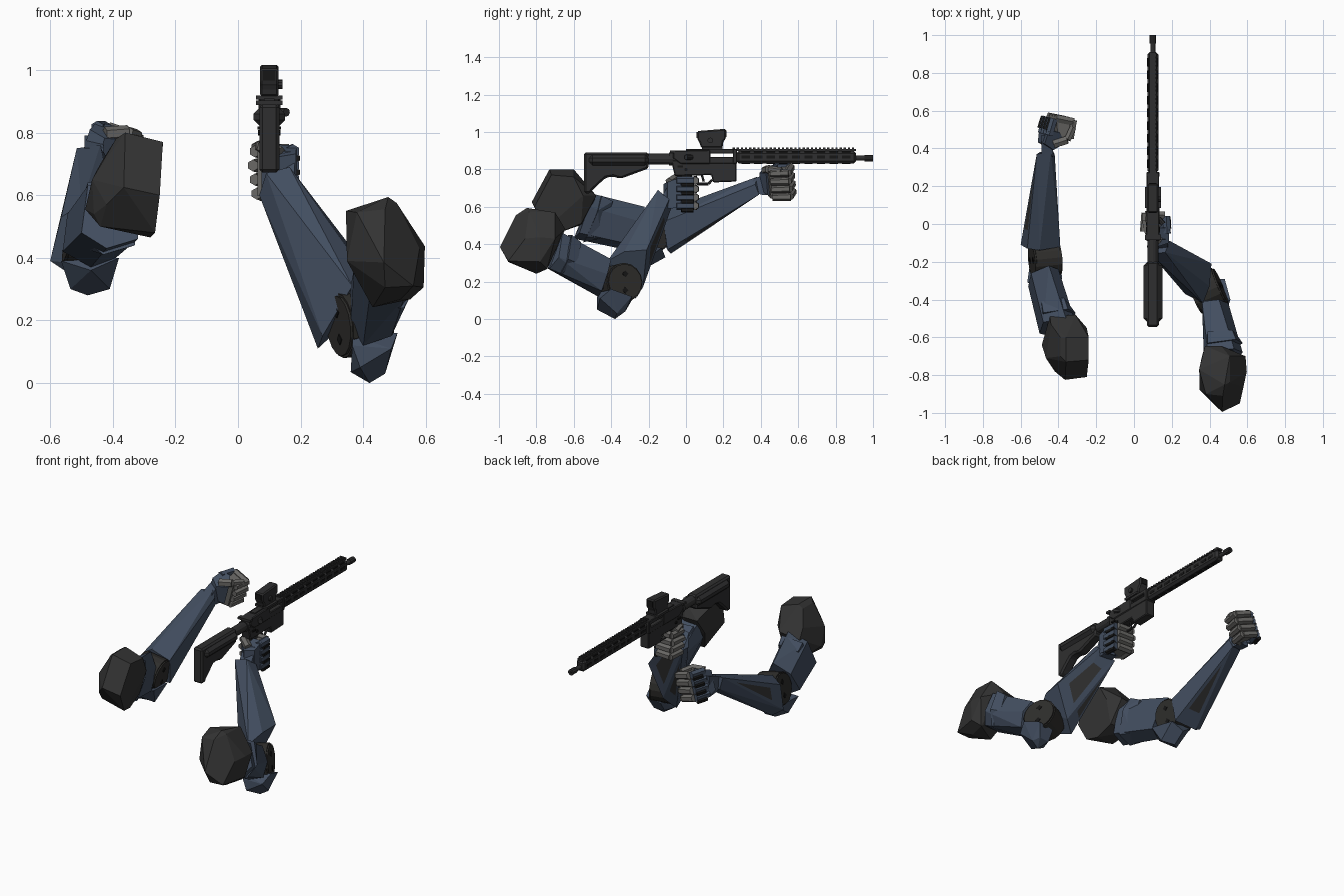
import bpy, bmesh
from math import radians
from mathutils import Vector, Matrix

if "Cube" in bpy.data.objects:
    bpy.data.objects.remove(bpy.data.objects["Cube"])


def material(name, r, g, b):
    m = bpy.data.materials.new(name)
    m.use_nodes = True
    m.diffuse_color = (r, g, b, 1)
    m.node_tree.nodes["Principled BSDF"].inputs["Base Color"].default_value = (r, g, b, 1)
    return m


NAVY = material("navy armour", .055, .076, .116)
CHARCOAL = material("charcoal plate", .033, .033, .033)
JOINT = material("dark joint", .028, .027, .025)
GREY = material("finger grey", .14, .137, .13)
GUN = material("gunmetal", .028, .028, .029)
BLACK = material("slot black", .008, .008, .008)


def finish(name, bm, *mats):
    bmesh.ops.recalc_face_normals(bm, faces=bm.faces)
    me = bpy.data.meshes.new(name)
    bm.to_mesh(me)
    bm.free()
    for m in mats:
        me.materials.append(m)
    ob = bpy.data.objects.new(name, me)
    bpy.context.scene.collection.objects.link(ob)
    return ob


def hull(name, pts, mat, panels=()):
    """Faceted convex shell; panels lists directions whose main face gets a dark inset."""
    bm = bmesh.new()
    for p in pts:
        bm.verts.new(p)
    bmesh.ops.convex_hull(bm, input=bm.verts)
    loose = [v for v in bm.verts if not v.link_faces]
    bmesh.ops.delete(bm, geom=loose, context='VERTS')
    bmesh.ops.dissolve_limit(bm, angle_limit=radians(12), verts=bm.verts, edges=bm.edges)
    bm.normal_update()
    for d in panels:
        d = Vector(d).normalized()
        f = max((f for f in bm.faces if f.material_index == 0),
                key=lambda f: f.calc_area() * max(f.normal.dot(d), 0) ** 2)
        bmesh.ops.inset_individual(bm, faces=[f], thickness=.018)
        c = f.calc_center_median_weighted()
        for v in f.verts:
            v.co = c.lerp(v.co, .62)
        f.material_index = 1
    return finish(name, bm, mat, CHARCOAL)


def box(name, c, size, mat, bevel=0):
    bm = bmesh.new()
    bmesh.ops.create_cube(bm, size=1, matrix=Matrix.Translation(c) @ Matrix.Diagonal((*size, 1)))
    if bevel:
        bmesh.ops.bevel(bm, geom=bm.edges[:], offset=bevel, segments=1, affect='EDGES')
    return finish(name, bm, mat)


def rod(name, a, b, r, mat, sides=12, r2=None):
    a, b = Vector(a), Vector(b)
    rot = (b - a).to_track_quat('Z', 'Y').to_matrix().to_4x4()
    bm = bmesh.new()
    bmesh.ops.create_cone(bm, cap_ends=True, segments=sides, radius1=r, radius2=r2 or r,
                          depth=(b - a).length, matrix=Matrix.Translation((a + b) / 2) @ rot)
    return finish(name, bm, mat)


def profile(name, yz, x, width, mat, bevel=0):
    """Side outline extruded across the rifle."""
    bm = bmesh.new()
    f = bm.faces.new([bm.verts.new((x - width / 2, y, z)) for y, z in yz])
    ext = bmesh.ops.extrude_face_region(bm, geom=[f])
    bmesh.ops.translate(bm, vec=(width, 0, 0),
                        verts=[v for v in ext["geom"] if isinstance(v, bmesh.types.BMVert)])
    if bevel:
        bmesh.ops.bevel(bm, geom=bm.edges[:], offset=bevel, segments=1, affect='EDGES')
    return finish(name, bm, mat)


def elbow(side, centre, axis, r, half):
    c, a = Vector(centre), Vector(axis).normalized()
    rod(side + "_elbow_joint", c - a * half, c + a * half, r, JOINT, 16)
    for s, end in ((-1, "inner"), (1, "outer")):
        face = c + a * half * s
        rod(f"{side}_elbow_cap_{end}", face, face + a * s * .008, r * .93, JOINT, 16)
        up = a.cross(Vector((0, 1, 0))).normalized()
        for k in (-1, 1):
            p = face + a * s * .008 + up * k * r * .42
            rod(f"{side}_elbow_slot_{end}_{k}", p, p + a * s * .003, r * .17, BLACK, 4)


def hand(side, origin, s, yaw, roll):
    """Fist: back plate, four curled fingers and a thumb; s points to the palm."""
    M = Matrix.Translation(origin) @ Matrix.Rotation(radians(yaw), 4, 'Z') @ Matrix.Rotation(radians(roll), 4, 'Y')
    P = lambda x, y, z: M @ Vector((x * s, y, z))
    hull(side + "_hand_back", [P(x, y, z * k) for k in (-1, 1) for x, y, z in
         ((-.01, -.05, .06), (-.012, .02, .085), (.045, .03, .09), (.05, -.07, .05), (.1, -.02, .06))], NAVY)
    hull(side + "_palm", [P(x, y, z) for z in (-.075, .075) for x, y in
         ((.02, .08), (.105, .085), (.113, .0), (.06, -.03))], GREY)
    for i in range(4):
        z = .068 - i * .045
        tip = .117 - abs(i - 1) * .006
        rod(f"{side}_knuckle_{i}", P(0, 0, z), P(.004, .092, z), .023, NAVY, 6)
        rod(f"{side}_knuckle_gap_{i}", P(-.01, .025, z - .022), P(-.006, .09, z - .022), .0145, BLACK, 6)
        rod(f"{side}_finger_middle_{i}", P(.012, .096, z), P(tip, .1, z), .023, GREY, 6)
        rod(f"{side}_finger_tip_{i}", P(tip, .108, z), P(tip + .01, .01, z), .022, GREY, 6, .019)
    rod(side + "_thumb_base", P(.04, -.04, .06), P(.1, .0, .085), .024, GREY, 6)
    rod(side + "_thumb_tip", P(.1, .0, .085), P(.115, .07, .08), .02, GREY, 6)


# Left arm (model's own left, +x)
hull("left_shoulder_pad", [
    (.48, -.85, .594), (.507, -.70, .57), (.507, -.84, .575), (.345, -.77, .55), (.376, -.645, .48),
    (.46, -.645, .48), (.59, -.70, .43), (.597, -.78, .437), (.58, -.86, .43), (.56, -.95, .31),
    (.47, -.95, .305), (.466, -.995, .385), (.38, -.90, .545), (.47, -.91, .555), (.348, -.88, .39),
    (.43, -.80, .242), (.52, -.86, .268), (.55, -.743, .267), (.593, -.78, .306), (.36, -.70, .39)], CHARCOAL)
hull("left_upper_arm", [
    (.39, -.67, .45), (.53, -.66, .46), (.575, -.68, .33), (.53, -.73, .27), (.42, -.74, .27), (.37, -.70, .36),
    (.36, -.41, .31), (.45, -.40, .32), (.50, -.42, .24), (.49, -.45, .15), (.40, -.47, .12), (.36, -.43, .18)], NAVY)
hull("left_arm_collar", [
    (.39, -.63, .45), (.54, -.61, .45), (.575, -.63, .32), (.53, -.67, .24), (.43, -.68, .24), (.37, -.66, .34),
    (.39, -.57, .41), (.52, -.56, .41), (.54, -.58, .3), (.42, -.61, .23)], NAVY)
elbow("left", (.39, -.355, .19), (.88, .38, .1), .104, .068)
hull("left_elbow_guard", [
    (.36, -.40, .035), (.42, -.38, 0), (.47, -.37, .03), (.39, -.475, .05), (.365, -.475, .12), (.49, -.46, .11),
    (.51, -.40, .16), (.365, -.46, .15), (.48, -.29, .12), (.38, -.29, .10), (.45, -.325, .04), (.38, -.33, .04)], NAVY)
hull("left_forearm", [
    (.255, -.27, .11), (.41, -.21, .37), (.365, -.42, .31), (.27, -.37, .15), (.40, -.33, .36), (.32, -.23, .17),
    (.068, -.12, .60), (.08, -.08, .59), (.19, -.09, .64), (.165, -.15, .69), (.09, -.16, .67)],
    NAVY, ((.7, .6, -.2), (-.5, .8, -.3)))
hull("left_wrist", [(x, y, z) for x in (.10, .18) for y, z in
     ((-.15, .62), (-.09, .59), (-.08, .74), (-.02, .76), (0, .60))], NAVY)
hand("left", (.175, -.05, .672), -1, 0, 0)

# Right arm (-x), reaching forward
hull("right_shoulder_pad", [
    (-.36, -.73, .80), (-.36, -.60, .80), (-.24, -.72, .77), (-.24, -.60, .76), (-.39, -.70, .78),
    (-.39, -.60, .78), (-.365, -.825, .625), (-.42, -.78, .57), (-.25, -.81, .60), (-.466, -.71, .65),
    (-.44, -.53, .70), (-.445, -.49, .64), (-.31, -.48, .66), (-.25, -.55, .66), (-.488, -.64, .555),
    (-.46, -.72, .54), (-.44, -.72, .50), (-.28, -.67, .465), (-.265, -.75, .48), (-.44, -.54, .51),
    (-.29, -.56, .51)], CHARCOAL)
hull("right_upper_arm", [
    (-.48, -.52, .63), (-.36, -.50, .67), (-.31, -.52, .60), (-.32, -.57, .46), (-.42, -.60, .43), (-.50, -.58, .48),
    (-.545, -.26, .54), (-.45, -.22, .60), (-.40, -.24, .52), (-.39, -.30, .40), (-.47, -.32, .37), (-.56, -.33, .42)], NAVY)
hull("right_arm_collar", [
    (-.48, -.47, .64), (-.35, -.45, .66), (-.31, -.47, .58), (-.33, -.53, .44), (-.43, -.55, .41), (-.505, -.52, .47),
    (-.49, -.41, .61), (-.37, -.39, .63), (-.36, -.46, .43), (-.49, -.47, .43)], NAVY)
elbow("right", (-.47, -.185, .46), (.97, .1, -.2), .098, .066)
hull("right_elbow_guard", [
    (-.535, -.25, .30), (-.41, -.24, .30), (-.48, -.20, .28), (-.565, -.31, .39), (-.38, -.29, .40),
    (-.54, -.13, .38), (-.40, -.13, .38), (-.47, -.11, .33), (-.47, -.33, .36)], NAVY)
hull("right_forearm", [
    (-.60, -.11, .39), (-.54, -.08, .35), (-.40, -.10, .37), (-.39, -.12, .52), (-.50, -.14, .57), (-.565, -.13, .53),
    (-.515, .37, .75), (-.44, .38, .76), (-.42, .37, .72), (-.43, .39, .665), (-.50, .38, .68)],
    NAVY, ((.2, .3, -.9), (-.9, .2, -.2)))
hull("right_wrist", [(x, y, z) for x in (-.49, -.43) for y, z in
     ((.34, .69), (.36, .75), (.40, .665), (.46, .66), (.47, .79), (.42, .77))], NAVY)
hand("right", (-.47, .475, .75), 1, -14, 18)

# Rifle, muzzle toward +y
X = .10
profile("stock", [(-.545, .89), (-.20, .89), (-.20, .805), (-.35, .75), (-.39, .762), (-.43, .755), (-.50, .69),
                  (-.51, .672), (-.545, .672)], X, .064, GUN, .01)
box("stock_cheek", (X, -.36, .85), (.1, .32, .06), GUN, .02)
rod("buffer_tube", (X, -.22, .855), (X, -.06, .855), .029, GUN)
rod("castle_nut", (X, -.09, .855), (X, -.07, .855), .035, GUN)
profile("lower_receiver", [(-.08, .85), (.27, .85), (.27, .735), (.145, .73), (.135, .77), (-.06, .765)],
        X, .06, GUN, .005)

# Upper receiver wraps around an open ejection port
profile("upper_receiver_rear", [(-.07, .90), (.13, .905), (.13, .83), (-.03, .83), (-.07, .86)], X, .07, GUN, .005)
box("upper_receiver_roof", (X, .19, .897), (.066, .14, .026), GUN, .004)
box("upper_receiver_sill", (X, .19, .849), (.066, .14, .036), GUN, .004)
box("upper_receiver_front", (X, .262, .87), (.07, .024, .08), GUN, .004)
box("charging_handle", (X, -.07, .895), (.085, .03, .014), GUN)
rod("forward_assist", (X + .03, .03, .865), (X + .055, .0, .865), .014, GUN, 8)
for s in (-1, 1):
    rod(f"receiver_pin_{s}", (X, .0, .80), (X + s * .036, .0, .80), .009, BLACK, 8)
    box(f"selector_{s}", (X + s * .033, -.03, .815), (.008, .03, .01), BLACK)
profile("pistol_grip", [(-.045, .78), (.035, .78), (.0, .60), (-.075, .61)], X, .042, GUN, .008)
for a, b in (((.05, .765), (.06, .722)), ((.06, .722), (.12, .722)), ((.12, .722), (.14, .745))):
    rod("trigger_guard", (X, *a), (X, *b), .007, GUN, 6)
rod("trigger", (X, .085, .77), (X, .095, .735), .006, GUN, 6)

# Handguard with top rail and slots
box("handguard", (X, .59, .865), (.058, .64, .068), GUN, .013)
box("top_rail", (X, .455, .903), (.034, .91, .012), GUN)
for i in range(30):
    box(f"rail_tooth_{i}", (X, .255 + i * .022, .911), (.036, .012, .01), GUN)
for i in range(9):
    y = .32 + i * .067
    for s in (-1, 1):
        box(f"side_slot_{i}_{s}", (X + s * .029, y, .865), (.003, .045, .016), BLACK)
        box(f"upper_slot_{i}_{s}", (X + s * .0225, y, .8935), (.006, .045, .008), BLACK)
    box(f"lower_slot_{i}", (X, y, .831), (.018, .045, .003), BLACK)
rod("barrel", (X, .88, .86), (X, .99, .86), .013, GUN)
rod("muzzle_device", (X, .955, .86), (X, 1.0, .86), .018, GUN, 10)
rod("bore", (X, .999, .86), (X, 1.0005, .86), .009, BLACK, 10)

# Optic on its mount
box("sight_mount", (X, .14, .912), (.085, .11, .014), GUN)
profile("sight_body", [(.08, .915), (.195, .915), (.2, .95), (.213, .965), (.213, 1.017), (.06, 1.005),
                       (.06, .96), (.072, .945)], X, .06, GUN, .007)
box("sight_lens_rear", (X, .06, .983), (.04, .006, .032), BLACK)
box("sight_lens_front", (X, .213, .99), (.04, .006, .036), BLACK)
rod("sight_knob", (X + .03, .13, .955), (X + .042, .13, .955), .015, GUN, 10)
